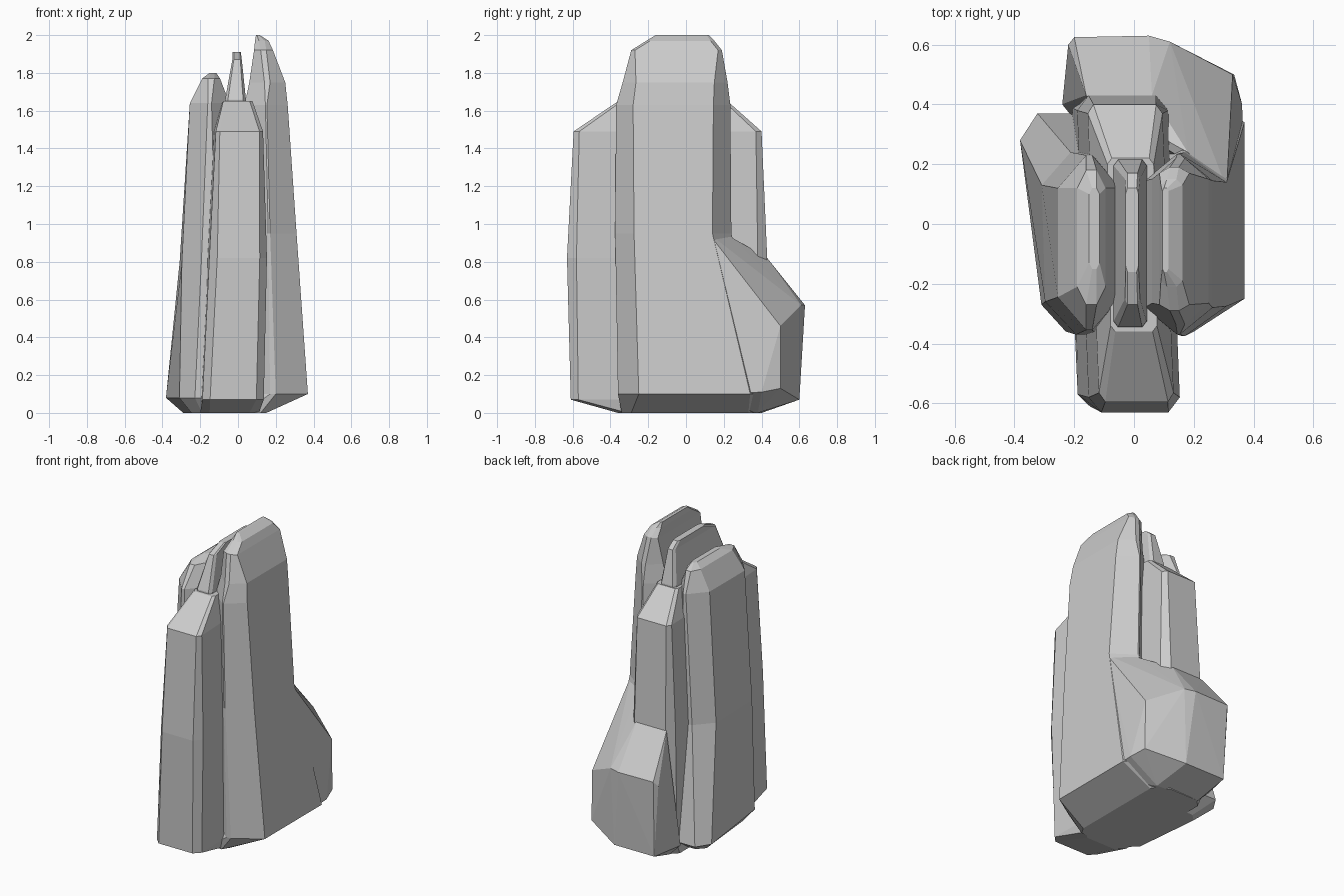
import bpy, bmesh


def finish(bm, name):
    bmesh.ops.recalc_face_normals(bm, faces=bm.faces)
    mesh = bpy.data.meshes.new(name)
    bm.to_mesh(mesh)
    bm.free()
    obj = bpy.data.objects.new(name, mesh)
    bpy.context.collection.objects.link(obj)


def rock_loft(name, levels):
    """Stack chamfered box sections: z, x0, x1, y0, y1, chamfer x, chamfer y, shear."""
    bm = bmesh.new()
    rings = []
    for z, x0, x1, y0, y1, cx, cy, s in levels:
        outline = [(x0 + cx, y0), (x1 - cx, y0), (x1, y0 + cy), (x1, y1 - cy),
                   (x1 - cx, y1), (x0 + cx, y1), (x0, y1 - cy), (x0, y0 + cy)]
        rings.append([bm.verts.new((x + s * y, y, z)) for x, y in outline])
    for a, b in zip(rings, rings[1:]):
        for i in range(8):
            j = (i + 1) % 8
            bm.faces.new((a[i], a[j], b[j], b[i]))
    bm.faces.new(rings[0][::-1])
    bm.faces.new(rings[-1])
    finish(bm, name)


def rock_hull(name, points):
    bm = bmesh.new()
    for p in points:
        bm.verts.new(p)
    res = bmesh.ops.convex_hull(bm, input=bm.verts)
    loose = [v for v in bm.verts if not v.link_faces]
    bmesh.ops.delete(bm, geom=loose, context='VERTS')
    finish(bm, name)


# long central slab, sticking out at the front and back
rock_loft("central_slab", [
    (0.00, -0.20, 0.11, -0.36, 0.40, 0.05, 0.05, 0),
    (0.07, -0.20, 0.125, -0.61, 0.43, 0.04, 0.04, -0.02),
    (0.82, -0.175, 0.13, -0.63, 0.43, 0.04, 0.05, -0.04),
    (1.49, -0.14, 0.11, -0.595, 0.40, 0.02, 0.03, -0.04),
    (1.65, -0.085, 0.07, -0.36, 0.22, 0.015, 0.02, -0.02)])

# left fin with a foot flaring to the back
rock_loft("left_fin", [
    (0.00, -0.27, -0.08, -0.29, 0.25, 0.05, 0.05, -0.10),
    (0.08, -0.345, -0.05, -0.36, 0.37, 0.07, 0.09, -0.13),
    (0.80, -0.305, -0.03, -0.37, 0.24, 0.10, 0.11, -0.03),
    (1.64, -0.255, -0.045, -0.355, 0.23, 0.095, 0.11, 0),
    (1.77, -0.19, -0.095, -0.27, 0.18, 0.03, 0.06, 0),
    (1.80, -0.15, -0.115, -0.15, 0.12, 0.01, 0.02, 0)])

# narrow middle fin
rock_loft("middle_fin", [
    (1.45, -0.08, 0.06, -0.35, 0.22, 0.02, 0.02, 0),
    (1.66, -0.068, 0.042, -0.345, 0.215, 0.015, 0.02, 0),
    (1.87, -0.03, 0.02, -0.27, 0.17, 0.008, 0.02, 0),
    (1.91, -0.028, 0.015, -0.16, 0.12, 0.006, 0.02, 0)])

# tall right fin
rock_loft("right_fin", [
    (0.00, 0.00, 0.15, -0.34, 0.38, 0.03, 0.05, 0),
    (0.10, 0.00, 0.37, -0.36, 0.45, 0.17, 0.11, 0),
    (0.95, 0.02, 0.31, -0.375, 0.24, 0.14, 0.10, 0),
    (1.63, 0.035, 0.263, -0.37, 0.235, 0.11, 0.09, 0),
    (1.75, 0.06, 0.25, -0.335, 0.22, 0.08, 0.07, 0),
    (1.92, 0.085, 0.185, -0.29, 0.19, 0.035, 0.02, 0),
    (1.97, 0.09, 0.162, -0.21, 0.15, 0.02, 0.02, 0),
    (2.00, 0.095, 0.115, -0.16, 0.12, 0.005, 0.01, 0)])

# low block bulging out of the back right
rock_hull("back_block", [
    (0.31, 0.12, 0.95), (0.18, 0.24, 0.93), (0.33, 0.50, 0.46), (0.335, 0.50, 0.13),
    (0.12, 0.61, 0.57), (0.05, 0.63, 0.57), (-0.20, 0.625, 0.57), (-0.22, 0.60, 0.54),
    (-0.16, 0.43, 0.82), (0.06, 0.43, 0.82), (0.10, 0.60, 0.07), (-0.19, 0.60, 0.07),
    (0.362, 0.40, 0.11), (0.365, 0.10, 0.10), (0.14, 0.38, 0.0), (-0.16, 0.40, 0.0),
    (-0.24, 0.40, 0.08), (0.0, 0.10, 0.0)])
